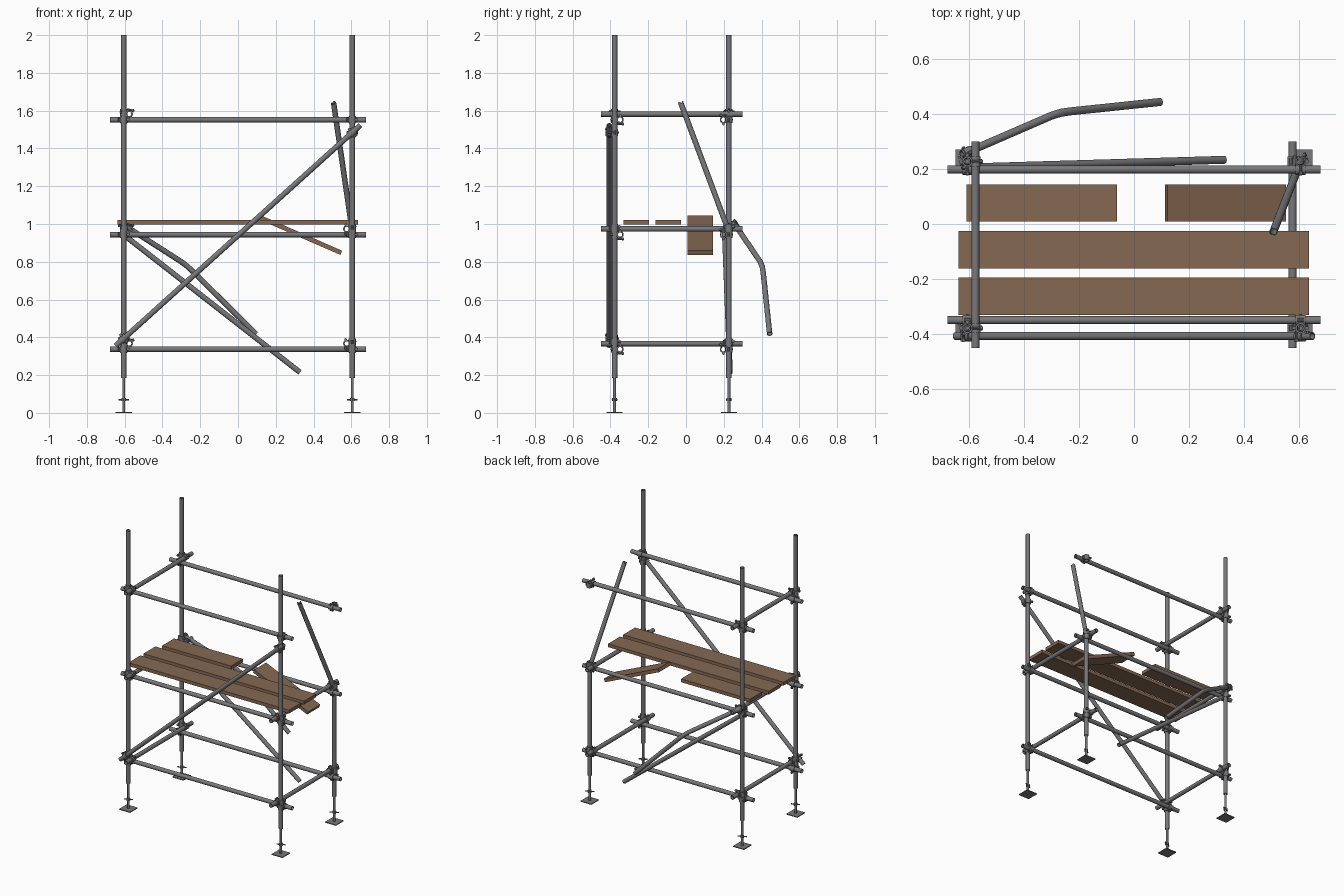
import bpy, bmesh, math
from mathutils import Vector, Matrix

if "Cube" in bpy.data.objects:
    bpy.data.objects.remove(bpy.data.objects["Cube"])


def material(name, rgb):
    m = bpy.data.materials.new(name)
    m.diffuse_color = (*rgb, 1)
    m.use_nodes = True
    m.node_tree.nodes["Principled BSDF"].inputs["Base Color"].default_value = m.diffuse_color
    return m


STEEL = material("galvanised steel", (0.19, 0.19, 0.2))
WOOD = material("brown timber", (0.235, 0.14, 0.085))

R, WALL, GAP = 0.0145, 0.003, 0.029
X = 0.605                         # upright positions
YF, YB = -0.378, 0.227
LIFTS = (0.337, 0.944, 1.552)     # ledger heights


def finish(name, bm, mat):
    bmesh.ops.recalc_face_normals(bm, faces=bm.faces)
    me = bpy.data.meshes.new(name)
    bm.to_mesh(me)
    bm.free()
    me.materials.append(mat)
    ob = bpy.data.objects.new(name, me)
    bpy.context.collection.objects.link(ob)
    return ob


def sweep(bm, pts, r=R, inner=0.0, sides=16, jag=0.0):
    """Pipe through pts; hollow when inner > 0, torn far end when jag > 0."""
    pts = [Vector(p) for p in pts]
    dirs = [(b - a).normalized() for a, b in zip(pts, pts[1:])]
    tans = [dirs[0]] + [(a + b).normalized() for a, b in zip(dirs, dirs[1:])] + [dirs[-1]]
    u0 = tans[0].orthogonal()

    def ring(i, rad):
        t = tans[i]
        u = (u0 - t * u0.dot(t)).normalized()
        v = t.cross(u)
        out = []
        for k in range(sides):
            a = 2 * math.pi * k / sides
            p = pts[i] + (u * math.cos(a) + v * math.sin(a)) * rad
            if i == len(pts) - 1 and jag:
                p += t * jag * math.sin(a * 3)
            out.append(bm.verts.new(p))
        return out

    n = len(pts)
    rings = [ring(i, r) for i in range(n)]
    if inner:
        rings += [ring(i, inner) for i in reversed(range(n))]
        rings.append(rings[0])
    else:
        bm.faces.new(rings[0])
        bm.faces.new(rings[-1])
    for a, b in zip(rings, rings[1:]):
        for k in range(sides):
            j = (k + 1) % sides
            bm.faces.new((a[k], a[j], b[j], b[k]))


def pipe(name, pts, jag=0.0):
    bm = bmesh.new()
    sweep(bm, pts, inner=R - WALL, jag=jag)
    return finish(name, bm, STEEL)


def add_box(bm, center, size, rot=None):
    m = Matrix.Translation(center) @ (rot or Matrix()) @ Matrix.Diagonal((*size, 1))
    bmesh.ops.create_cube(bm, size=1, matrix=m)


def coupler(name, p, q, dp, dq):
    """Two collars, on the tubes through p and q with axes dp and dq, each bolted."""
    bm = bmesh.new()
    p, q, dp, dq = Vector(p), Vector(q), Vector(dp).normalized(), Vector(dq).normalized()
    link = (q - p).normalized()
    for c, d, s in ((p, dp, -1), (q, dq, 1)):
        sweep(bm, [c - d * 0.018, c + d * 0.018], 0.020, R - 0.0005, 12)
        side = d.cross(link).normalized()
        lug = c + side * 0.023
        # hinge lug, bolt and nut beside the collar
        sweep(bm, [lug - d * 0.011, lug + d * 0.011], 0.007, sides=8)
        lug = c - side * 0.023
        sweep(bm, [lug - link * 0.018, lug + link * 0.022 * s], 0.0045, sides=8)
        sweep(bm, [lug + link * s * 0.010, lug + link * s * 0.019], 0.009, sides=6)
    return finish(name, bm, STEEL)


# uprights: three straight, the back right one snapped and bent over
for sx, side in ((-1, "left"), (1, "right")):
    for y, end in ((YF, "front"), (YB, "back")):
        x = sx * X
        if side == "right" and end == "back":
            pts = [(x, y, 0.185), (x, y, 0.93), (x - 0.004, y - 0.010, 0.985),
                   (x - 0.013, y - 0.034, 1.05), (0.506, -0.028, 1.642)]
            pipe("bent_back_right_upright", pts, jag=0.006)
        else:
            pipe(f"{end}_{side}_upright", [(x, y, 0.185), (x, y, 2.0)])
        # screw jack: plate, spindle, wing nut
        bm = bmesh.new()
        add_box(bm, (x, y, 0.003), (0.086, 0.086, 0.006))
        sweep(bm, [(x, y, 0.004), (x, y, 0.25)], 0.008, sides=12)
        sweep(bm, [(x, y, 0.062), (x, y, 0.078)], 0.013, sides=8)
        sweep(bm, [(x - 0.027, y - 0.012, 0.07), (x + 0.027, y + 0.012, 0.07)], 0.004, sides=8)
        finish(f"{end}_{side}_screw_jack", bm, STEEL)

# ledgers, transoms and their couplers on each lift
for i, z in enumerate(LIFTS):
    zt = z + 0.03
    for y, yl, end in ((YF, YF + GAP, "front"), (YB, YB - GAP, "back")):
        pipe(f"{end}_ledger_{i}", [(-0.677, yl, z), (0.677, yl, z)])
        for sx, side in ((-1, "left"), (1, "right")):
            coupler(f"{end}_{side}_ledger_coupler_{i}", (sx * X, y, z), (sx * X, yl, z),
                    (0, 0, 1), (1, 0, 0))
    for sx, side in ((-1, "left"), (1, "right")):
        if side == "right" and i == 2:
            continue              # missing top right transom
        xt = sx * (X - GAP)
        pipe(f"{side}_transom_{i}", [(xt, -0.451, zt), (xt, 0.300, zt)])
        for y, end in ((YF, "front"), (YB, "back")):
            coupler(f"{end}_{side}_transom_coupler_{i}", (sx * X, y, zt + 0.008), (xt, y, zt),
                    (0, 0, 1), (0, 1, 0))

# front diagonal brace
YD = YF - GAP
pipe("front_brace", [(-0.648, YD, 0.355), (0.648, YD, 1.523)])
for x, z in ((-X, 0.394), (X, 1.484)):
    coupler("front_brace_coupler", (x, YF, z), (x, YD, z), (0, 0, 1), (1.296, 0, 1.168))

# loose back braces hanging from the back left upright
pipe("bent_back_brace", [(-0.625, 0.252, 1.008), (-0.30, 0.393, 0.800), (-0.265, 0.404, 0.773),
                         (-0.23, 0.409, 0.740), (0.095, 0.443, 0.418)])
coupler("back_brace_coupler", (-X, YB, 0.995), (-X, YB + 0.032, 0.995), (0, 0, 1), (0.325, 0.141, -0.208))
pipe("fallen_back_brace", [(-0.612, 0.205, 0.948), (0.328, 0.233, 0.215)])

# deck boards: two whole, one broken in two
for name, x0, x1, y0, y1 in (("front_board", -0.638, 0.636, -0.330, -0.195),
                             ("middle_board", -0.638, 0.636, -0.161, -0.026),
                             ("broken_board_left", -0.608, -0.062, 0.009, 0.144)):
    bm = bmesh.new()
    add_box(bm, ((x0 + x1) / 2, (y0 + y1) / 2, 1.0105), (x1 - x0, y1 - y0, 0.024))
    finish(name, bm, WOOD)
bm = bmesh.new()
add_box(bm, (0.332, 0.0765, 0.941), (0.468, 0.135, 0.024), Matrix.Rotation(math.radians(23.5), 4, 'Y'))
finish("broken_board_right", bm, WOOD)

# smooth tubes, sharp ends
bpy.ops.object.select_all(action='SELECT')
bpy.context.view_layer.objects.active = bpy.context.selected_objects[0]
bpy.ops.object.shade_smooth_by_angle(angle=math.radians(35))
